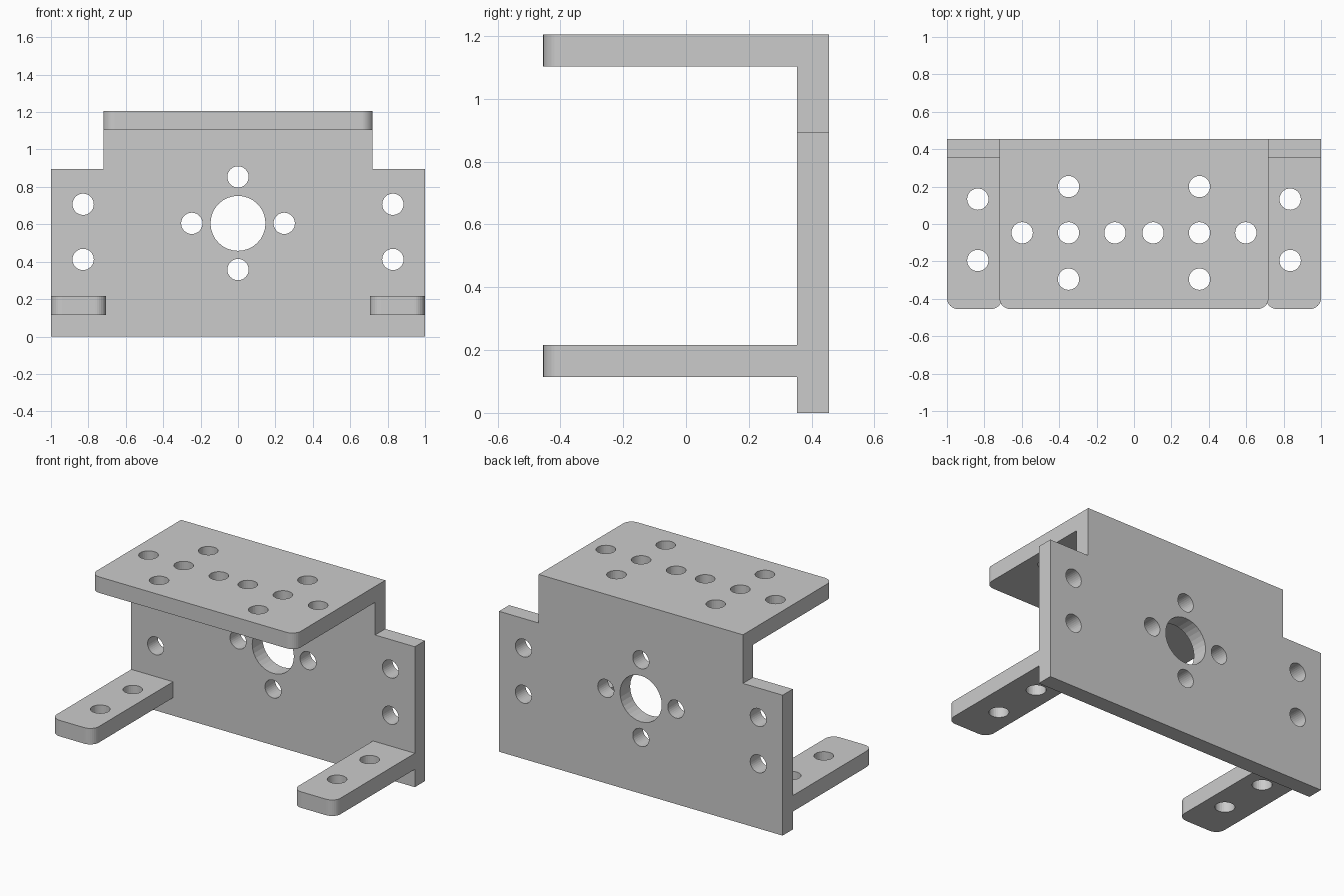
import bpy, bmesh
from math import sin, cos, pi
from mathutils import Matrix

if "Cube" in bpy.data.objects:
    bpy.data.objects.remove(bpy.data.objects["Cube"])

T = 0.102          # sheet thickness
R = 0.057          # screw hole radius
BACK, IN, FRONT = 0.455, 0.353, -0.455
TOP = 1.205


def arc(cx, cy, r, a0, a1, n):
    return [(cx + r * cos(a0 + (a1 - a0) * i / n), cy + r * sin(a0 + (a1 - a0) * i / n))
            for i in range(n + 1)]


def tongue(x0, x1, y0, y1, r=0.06):
    """Rectangle outline with rounded front corners."""
    return (arc(x0 + r, y0 + r, r, pi, 1.5 * pi, 8)
            + arc(x1 - r, y0 + r, r, 1.5 * pi, 2 * pi, 8) + [(x1, y1), (x0, y1)])


def plate(name, outline, holes, matrix):
    """Flat sheet with round holes (x, y, radius), extruded from a filled curve."""
    cu = bpy.data.curves.new(name, 'CURVE')
    cu.dimensions, cu.fill_mode, cu.extrude = '2D', 'BOTH', T / 2
    loops = [outline] + [arc(x, y, r, 0, 2 * pi, 32)[:-1] for x, y, r in holes]
    for pts in loops:
        sp = cu.splines.new('POLY')
        sp.points.add(len(pts) - 1)
        for p, (x, y) in zip(sp.points, pts):
            p.co = (x, y, 0, 1)
        sp.use_cyclic_u = True
    tmp = bpy.data.objects.new(name + "_curve", cu)
    bpy.context.collection.objects.link(tmp)
    deps = bpy.context.evaluated_depsgraph_get()
    me = bpy.data.meshes.new_from_object(tmp.evaluated_get(deps))
    bpy.data.objects.remove(tmp)
    bm = bmesh.new()
    bm.from_mesh(me)
    bmesh.ops.remove_doubles(bm, verts=bm.verts, dist=1e-5)
    bm.transform(matrix)
    bmesh.ops.recalc_face_normals(bm, faces=bm.faces)
    for f in bm.faces:
        f.smooth = False
    bm.to_mesh(me)
    bm.free()
    me.name = name
    ob = bpy.data.objects.new(name, me)
    bpy.context.collection.objects.link(ob)
    return ob


# Upright back plate with stepped shoulders
half = [(1, 0), (1, 0.895), (0.72, 0.895), (0.72, TOP)]
outline = half + [(-x, z) for x, z in reversed(half)]
holes = [(0, 0.605, 0.147), (0, 0.853, R), (0, 0.358, R)]
for s in (-1, 1):
    holes += [(s * 0.247, 0.605, R), (s * 0.828, 0.707, R), (s * 0.828, 0.412, R)]
back = plate("mounting_bracket", outline, holes,
             Matrix.Translation((0, BACK - T / 2, 0)) @ Matrix.Rotation(pi / 2, 4, 'X'))

# Top shelf
holes = []
for s in (-1, 1):
    holes += [(s * 0.35, y, R) for y in (0.2, -0.047, -0.295)]
    holes += [(s * x, -0.047, R) for x in (0.102, 0.598)]
parts = [plate("top_shelf", tongue(-0.72, 0.72, FRONT, IN + 0.05), holes,
               Matrix.Translation((0, 0, TOP - T / 2)))]

# Lower mounting feet
for s, side in ((-1, "left"), (1, "right")):
    x0, x1 = sorted((s * 0.705, s * 1.0))
    parts.append(plate(side + "_foot", tongue(x0, x1, FRONT, IN + 0.05),
                       [(s * 0.835, y, R) for y in (0.133, -0.195)],
                       Matrix.Translation((0, 0, 0.165))))

# Fuse shelf and feet to the back plate
for p in parts:
    m = back.modifiers.new("join_" + p.name, 'BOOLEAN')
    m.operation, m.solver, m.object = 'UNION', 'EXACT', p
bpy.context.view_layer.update()
deps = bpy.context.evaluated_depsgraph_get()
fused = bpy.data.meshes.new_from_object(back.evaluated_get(deps))
back.modifiers.clear()
back.data = fused
for p in parts:
    bpy.data.objects.remove(p)
